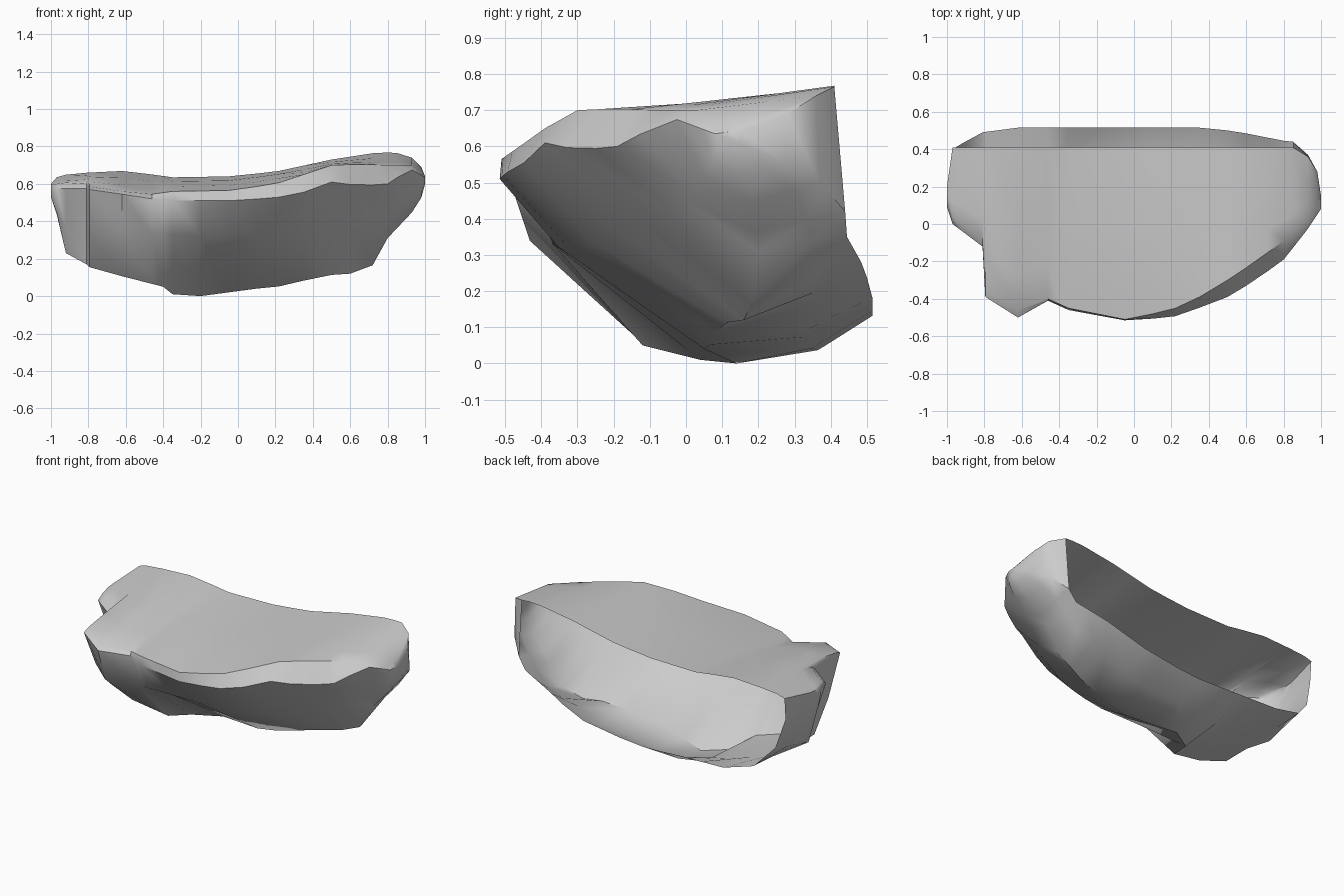
import bpy, bmesh
from mathutils import Vector

# Guide curves running left to right along the ledge (x, y, z)
BACK_TOP = [(-1, .2, .6), (-.97, .41, .635), (-.9, .41, .655), (-.6, .41, .67), (-.35, .41, .635),
            (-.05, .41, .64), (.2, .41, .665), (.5, .41, .73), (.76, .41, .77), (.85, .41, .765),
            (.93, .36, .74), (.98, .28, .69), (1, .15, .64)]
CREST = [(-1, .14, .595), (-.97, .04, .6), (-.9, .0, .61), (-.81, -.09, .6), (-.795, -.35, .585),
         (-.62, -.46, .56), (-.46, -.4, .545), (-.35, -.45, .56), (-.05, -.51, .565), (.2, -.46, .6),
         (.35, -.39, .65), (.5, -.3, .7), (.65, -.2, .705), (.8, -.09, .7), (.93, .03, .7),
         (1, .12, .64)]
FRONT_RIM = [(-1, .09, .57), (-.97, 0, .575), (-.81, -.12, .575), (-.795, -.39, .57), (-.62, -.5, .545),
             (-.46, -.41, .52), (-.35, -.46, .51), (-.05, -.515, .51), (.2, -.5, .525), (.4, -.43, .565),
             (.5, -.39, .61), (.65, -.3, .59), (.8, -.19, .6), (.92, -.04, .68), (1, .08, .635)]
LOWER_FRONT = [(-1, .1, .53), (-.94, .06, .37), (-.81, -.02, .34), (-.79, -.36, .33), (-.6, -.44, .34),
               (-.46, -.37, .33), (0, -.35, .32), (.3, -.27, .32), (.5, -.19, .36), (.72, -.04, .42),
               (.9, .03, .5), (.98, .07, .56), (1, .09, .61)]
KEEL = [(-1, .14, .53), (-.94, .1, .35), (-.92, .1, .23), (-.81, .03, .17), (-.79, -.19, .15),
        (-.4, -.12, .05), (-.35, .04, .01), (-.2, .14, 0), (.1, .05, .04), (.25, .07, .055),
        (.45, .09, .11), (.6, .16, .12), (.72, .18, .165), (.8, .2, .31), (.97, .17, .49), (1, .12, .6)]
BACK_LOW = [(-1, .18, .55), (-.97, .4, .5), (-.92, .43, .32), (-.81, .49, .2), (-.65, .515, .15),
            (0, .515, .13), (.4, .515, .19), (.57, .49, .27), (.8, .445, .35), (.85, .44, .42),
            (.93, .37, .5), (.98, .28, .55), (1, .15, .61)]
STATIONS = [-1, -.97, -.92, -.81, -.795, -.62, -.46, -.4, -.35, -.2, -.05, .1, .22, .35, .5, .6, .72,
            .8, .85, .93, .98, 1]


def sample(curve, x):
    for a, b in zip(curve, curve[1:]):
        if x <= b[0]:
            return Vector(a).lerp(Vector(b), (x - a[0]) / (b[0] - a[0]))
    return Vector(curve[-1])


def section(x):
    back, crest, rim, low, keel, edge = (sample(c, x) for c in
                                         (BACK_TOP, CREST, FRONT_RIM, LOWER_FRONT, KEEL, BACK_LOW))
    # Gentle rise behind the front crest, and the sag of the underside
    mid, near = back.lerp(crest, .45), back.lerp(crest, .78)
    if -.9 < x < .3:
        mid.z += .012
        near.z += .01
    belly = keel.lerp(edge, .6)
    if abs(x) < .75:
        belly.z -= .045 if abs(x) < .5 else .02
    return [back, mid, near, crest, rim, low, keel, belly, edge]


# Rock shell: skin the sections, leaving the back open between the ends
bm = bmesh.new()
rows = [[bm.verts.new(p) for p in section(x)] for x in STATIONS]
for i, (a, b) in enumerate(zip(rows, rows[1:])):
    n = len(a)
    closed = STATIONS[i] >= .85 or STATIONS[i + 1] <= -.97
    for j in range(n if closed else n - 1):
        k = (j + 1) % n
        bm.faces.new((a[j], a[k], b[k], b[j]))
bm.faces.new(rows[0])
bm.faces.new(rows[-1])
bmesh.ops.recalc_face_normals(bm, faces=bm.faces)
# Make the top face upwards
bm.normal_update()
if max(bm.faces, key=lambda f: f.calc_center_median().z).normal.z < 0:
    bmesh.ops.reverse_faces(bm, faces=bm.faces)
mesh = bpy.data.meshes.new("rock_ledge")
bm.to_mesh(mesh)
bm.free()
rock = bpy.data.objects.new("rock_ledge", mesh)
bpy.context.collection.objects.link(rock)
bpy.context.view_layer.objects.active = rock
rock.select_set(True)
bpy.ops.object.shade_smooth_by_angle(angle=0.7)
